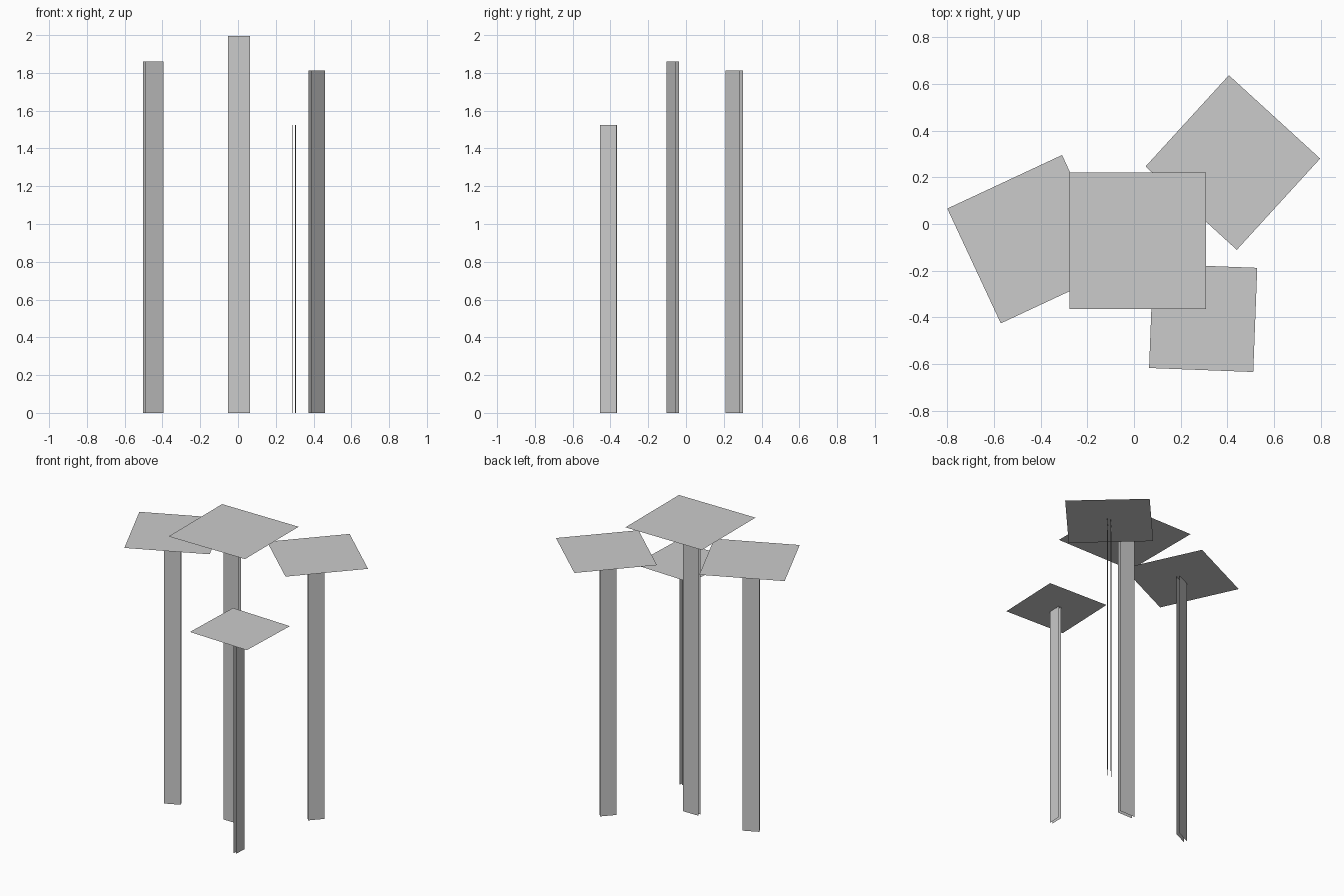
import bpy
from math import radians
from mathutils import Matrix, Vector

if "Cube" in bpy.data.objects:
    bpy.data.objects.remove(bpy.data.objects["Cube"])


def sheet_object(name, quads, placement):
    """One mesh made of separate flat four-sided sheets."""
    verts = [placement @ Vector(p) for q in quads for p in q]
    faces = [tuple(range(i * 4, i * 4 + 4)) for i in range(len(quads))]
    mesh = bpy.data.meshes.new(name)
    mesh.from_pydata(verts, [], faces)
    mesh.update()
    obj = bpy.data.objects.new(name, mesh)
    bpy.context.collection.objects.link(obj)


def tree(label, x, y, angle, size, height):
    place = Matrix.Translation((x, y, 0)) @ Matrix.Rotation(radians(angle), 4, 'Z')
    # flat square canopy
    h = size / 2
    top = height + 0.005
    sheet_object(label + "_canopy",
                 [[(-h, -h, top), (h, -h, top), (h, h, top), (-h, h, top)]], place)
    # trunk: two parallel upright strips facing outward, open at the sides
    mid, w, g = -0.02 * size, 0.1 * size, 0.02 * size
    a, b = mid - w, mid + w
    front = [(a, -g, 0), (b, -g, 0), (b, -g, height), (a, -g, height)]
    back = [(b, g, 0), (a, g, 0), (a, g, height), (b, g, height)]
    sheet_object(label + "_trunk", [front, back], place)


# label, x, y, turn, canopy size, trunk height
tree("centre_tree", 0.016, -0.071, 0, 0.584, 1.995)
tree("left_tree", -0.439, -0.065, 25, 0.542, 1.861)
tree("right_tree", 0.423, 0.263, 47.6, 0.529, 1.813)
tree("small_tree", 0.296, -0.402, 87.8, 0.446, 1.524)
